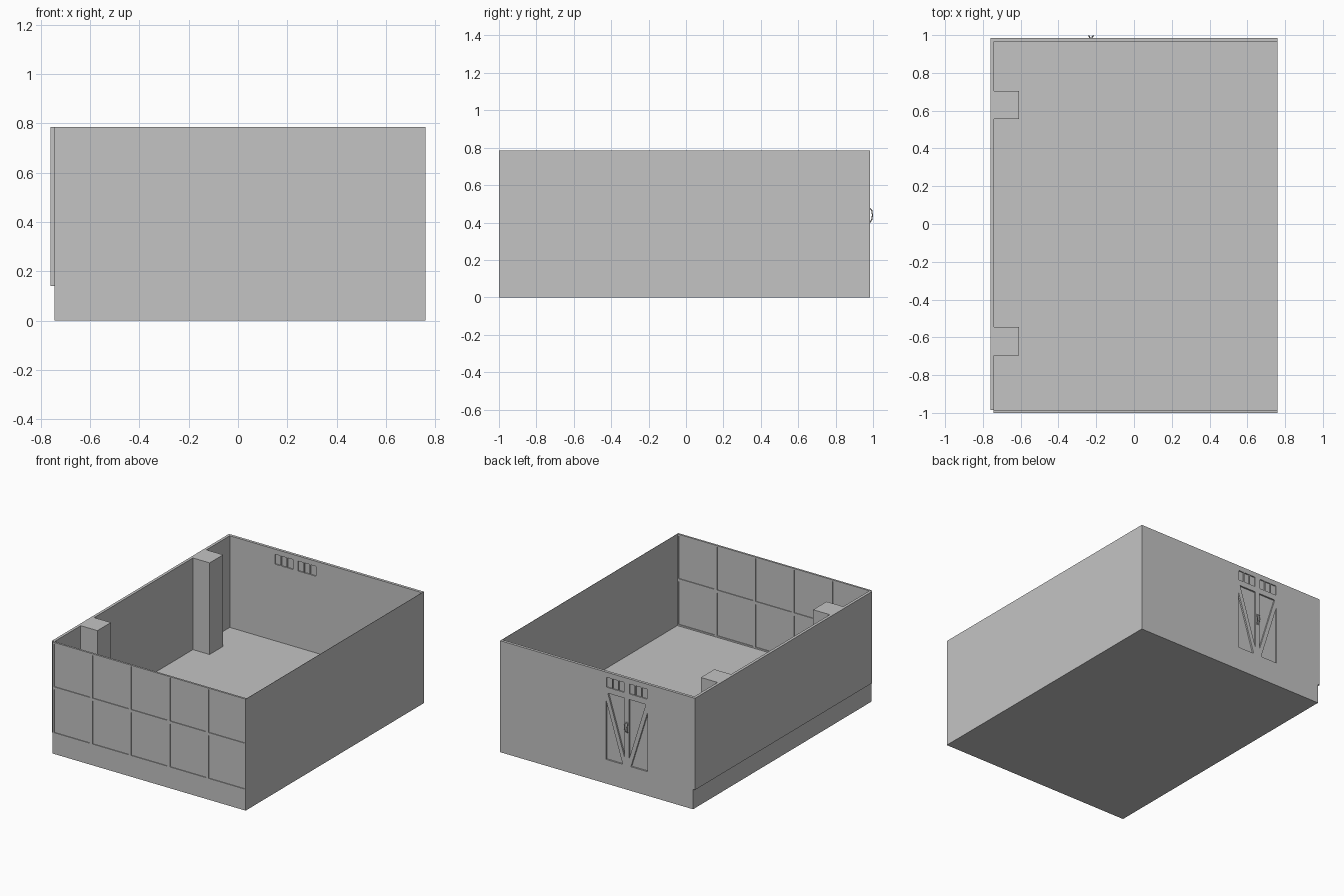
import bpy
from mathutils import Vector

cube = bpy.data.objects.get("Cube")
if cube:
    bpy.data.objects.remove(cube, do_unlink=True)

grey = bpy.data.materials.new("plain_grey")
grey.use_nodes = True
grey.diffuse_color = (0.55, 0.55, 0.55, 1)
grey.node_tree.nodes["Principled BSDF"].inputs["Base Color"].default_value = (0.55, 0.55, 0.55, 1)

LEFT, RIGHT, FRONT, BACK = -0.745, 0.76, -1.0, 0.985
FLOOR, TOP = 0.14, 0.786


def mesh_object(name, prisms):
    """Make one object from (outline in x/z, y start, y end) prisms."""
    verts, faces = [], []
    for outline, y0, y1 in prisms:
        # keep a consistent winding so normals point outwards
        area = sum(a[0] * b[1] - b[0] * a[1] for a, b in zip(outline, outline[1:] + outline[:1]))
        if area < 0:
            outline = outline[::-1]
        n, s = len(outline), len(verts)
        verts += [(x, y0, z) for x, z in outline] + [(x, y1, z) for x, z in outline]
        faces.append([s + i for i in range(n)])
        faces.append([s + n + i for i in reversed(range(n))])
        for i in range(n):
            j = (i + 1) % n
            faces.append([s + i, s + n + i, s + n + j, s + j])
    mesh = bpy.data.meshes.new(name)
    mesh.from_pydata(verts, [], faces)
    mesh.materials.append(grey)
    obj = bpy.data.objects.new(name, mesh)
    bpy.context.collection.objects.link(obj)
    return obj


def rect(x0, x1, z0, z1):
    return [(x0, z0), (x1, z0), (x1, z1), (x0, z1)]


def box(name, x0, x1, y0, y1, z0, z1):
    return mesh_object(name, [(rect(x0, x1, z0, z1), y0, y1)])


def carve(obj, prisms):
    """Cut recesses into a wall and drop the cutter."""
    cutter = mesh_object("recess_cutter", prisms)
    cutter.hide_render = True
    mod = obj.modifiers.new("recesses", 'BOOLEAN')
    mod.operation, mod.solver, mod.object = 'DIFFERENCE', 'EXACT', cutter
    bpy.context.view_layer.objects.active = obj
    bpy.ops.object.modifier_apply(modifier=mod.name)
    bpy.data.objects.remove(cutter, do_unlink=True)


# Floor slab and plain walls
box("floor_slab", LEFT, RIGHT, FRONT, BACK, 0, FLOOR)
box("plain_side_wall", RIGHT - 0.002, RIGHT, -0.986, 0.965, FLOOR, TOP)
box("overhanging_side_wall", -0.76, -0.74, -0.986, BACK, FLOOR, TOP)

# Pillars against the overhanging wall
for name, y in (("front_pillar", -0.62), ("back_pillar", 0.63)):
    box(name, -0.74, -0.61, y - 0.075, y + 0.075, FLOOR, TOP)

# Front wall: five by two window bays, recessed on both sides
front = box("front_window_wall", LEFT, RIGHT, FRONT, -0.986, FLOOR, TOP)
bay_w, bay_h, frame = (RIGHT - LEFT) / 5, (TOP - FLOOR) / 2, 0.01
panes = []
for col in range(5):
    for row in range(2):
        x, z = LEFT + col * bay_w, FLOOR + row * bay_h
        pane = rect(x + frame, x + bay_w - frame, z + frame, z + bay_h - frame)
        panes += [(pane, -1.05, -0.9945), (pane, -0.9915, -0.95)]
carve(front, panes)

# Back wall: double door with braced leaves under two three-pane windows
back = box("back_door_wall", -0.74, RIGHT, 0.965, BACK, FLOOR, TOP)
DOOR_X, IN, OUT = -0.228, 0.017, 0.163
cuts = []
for side in (-1, 1):
    upper = [(IN, 0.64), (OUT - 0.015, 0.64), (IN, 0.22)]
    lower = [(OUT, 0.59), (OUT, 0.17), (IN + 0.015, 0.17)]
    for tri in (upper, lower):
        cuts.append(([(DOOR_X + side * x, z) for x, z in tri], 0.974, 1.05))
    pitch = (OUT - IN) / 3
    for i in range(3):
        a = IN + i * pitch
        pane = rect(DOOR_X + side * (a + 0.003), DOOR_X + side * (a + pitch - 0.004), 0.68, 0.75)
        cuts += [(pane, 0.977, 1.05), (pane, 0.9, 0.973)]
carve(back, cuts)

# Pull handles, one per leaf
for name, side in (("left_handle", 1), ("right_handle", -1)):
    curve = bpy.data.curves.new(name, 'CURVE')
    curve.dimensions = '3D'
    curve.bevel_depth, curve.bevel_resolution, curve.use_fill_caps = 0.003, 1, True
    path = [(0.004, 0.983, 0.475), (0.01, 0.993, 0.465), (0.011, 0.997, 0.44),
            (0.008, 0.993, 0.415), (0.004, 0.983, 0.4)]
    spline = curve.splines.new('POLY')
    spline.points.add(len(path) - 1)
    for point, (x, y, z) in zip(spline.points, path):
        point.co = (DOOR_X + side * x, y, z, 1)
    curve.materials.append(grey)
    bpy.context.collection.objects.link(bpy.data.objects.new(name, curve))
